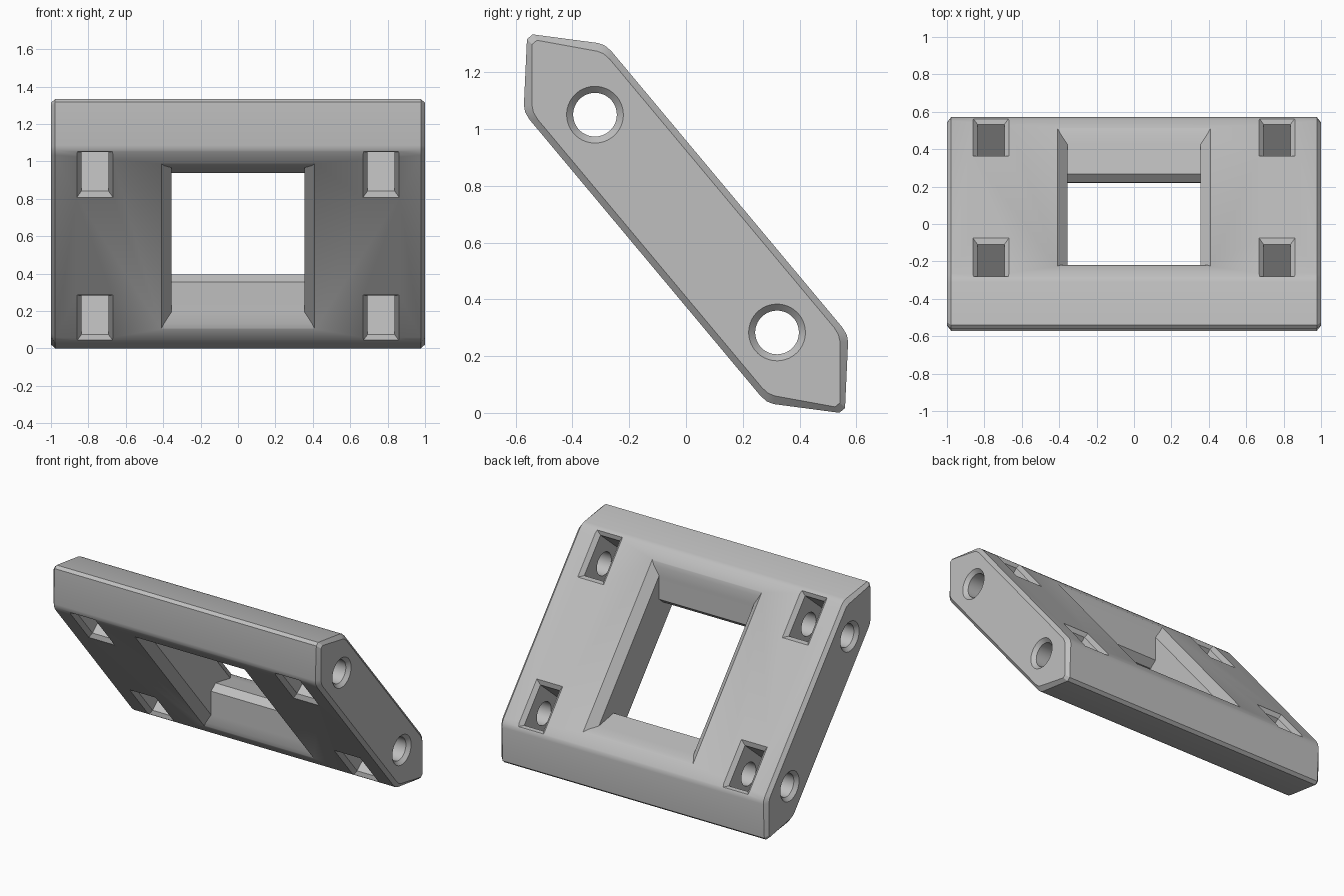
import bpy, bmesh, math
from mathutils import Vector

if "Cube" in bpy.data.objects:
    bpy.data.objects.remove(bpy.data.objects["Cube"], do_unlink=True)

# Slab frame: x across, U down the slope, V out of the upper face
TILT = math.radians(50.1)
U = Vector((0, math.cos(TILT), -math.sin(TILT)))
V = Vector((0, math.sin(TILT), math.cos(TILT)))
CENTRE = Vector((0, 0, 0.667))

grey = bpy.data.materials.new("light grey")
grey.use_nodes = True
colour = (0.52, 0.52, 0.52, 1)
grey.diffuse_color = colour
grey.node_tree.nodes["Principled BSDF"].inputs["Base Color"].default_value = colour


def loft(name, rings):
    """Skin a row of closed (x, u, v) rings and cap both ends."""
    bm = bmesh.new()
    loops = [[bm.verts.new(CENTRE + Vector((x, 0, 0)) + U * u + V * v)
              for x, u, v in ring] for ring in rings]
    n = len(loops[0])
    for a, b in zip(loops, loops[1:]):
        for i in range(n):
            j = (i + 1) % n
            bm.faces.new((a[i], a[j], b[j], b[i]))
    bm.faces.new(loops[0])
    bm.faces.new(loops[-1])
    bmesh.ops.recalc_face_normals(bm, faces=bm.faces)
    mesh = bpy.data.meshes.new(name)
    bm.to_mesh(mesh)
    bm.free()
    mesh.materials.append(grey)
    obj = bpy.data.objects.new(name, mesh)
    bpy.context.collection.objects.link(obj)
    return obj


def slot(name, x, u, steps):
    """Rectangular cutter through the slab; steps are (v, half x, half u)."""
    steps = [(-v, a, b) for v, a, b in reversed(steps)] + steps
    return loft(name, [[(x + sx * a, u + su * b, v) for sx, su in
                        ((-1, -1), (1, -1), (1, 1), (-1, 1))] for v, a, b in steps])


# Slab: six-sided profile with softened corners and chamfered ends
quarter = [(0.858, 0.013), (0.687, 0.170), (0.665, 0.183), (0.635, 0.188)]
half = quarter + [(-u, v) for u, v in reversed(quarter)]
profile = half + [(u, -v) for u, v in reversed(half)]
slab = loft("slab", [[(x, u * su, v * sv) for u, v in profile]
                     for x, su, sv in ((-1, 0.97, 0.88), (-0.978, 1, 1),
                                       (0.978, 1, 1), (1, 0.97, 0.88))])

# Central window: wedge-shaped end bars and chamfered sides
cutters = [slot("window_cutter", 0, 0, [
    (0.03, 0.355, 0.38), (0.133, 0.355, 0.502), (0.172, 0.394, 0.548),
    (0.186, 0.408, 0.572), (0.21, 0.432, 0.63)])]

# Four square pockets and two through holes with countersunk mouths
for u in (-0.5, 0.5):
    for x in (-0.765, 0.765):
        cutters.append(slot("pocket_cutter", x, u, [
            (0.163, 0.072, 0.135), (0.208, 0.117, 0.18)]))
    turns = [math.tau * i / 48 for i in range(48)]
    cutters.append(loft("hole_cutter", [
        [(x, u + r * math.cos(t), r * math.sin(t)) for t in turns]
        for x, r in ((-1.02, 0.12), (-0.977, 0.077), (0.977, 0.077), (1.02, 0.12))]))

bpy.ops.object.select_all(action='DESELECT')
slab.select_set(True)
bpy.context.view_layer.objects.active = slab
for cutter in cutters:
    cut = slab.modifiers.new("cut", 'BOOLEAN')
    cut.operation = 'DIFFERENCE'
    cut.solver = 'EXACT'
    cut.object = cutter
    bpy.ops.object.modifier_apply(modifier=cut.name)
    bpy.data.objects.remove(cutter, do_unlink=True)
bpy.ops.object.shade_smooth_by_angle(angle=math.radians(30))
